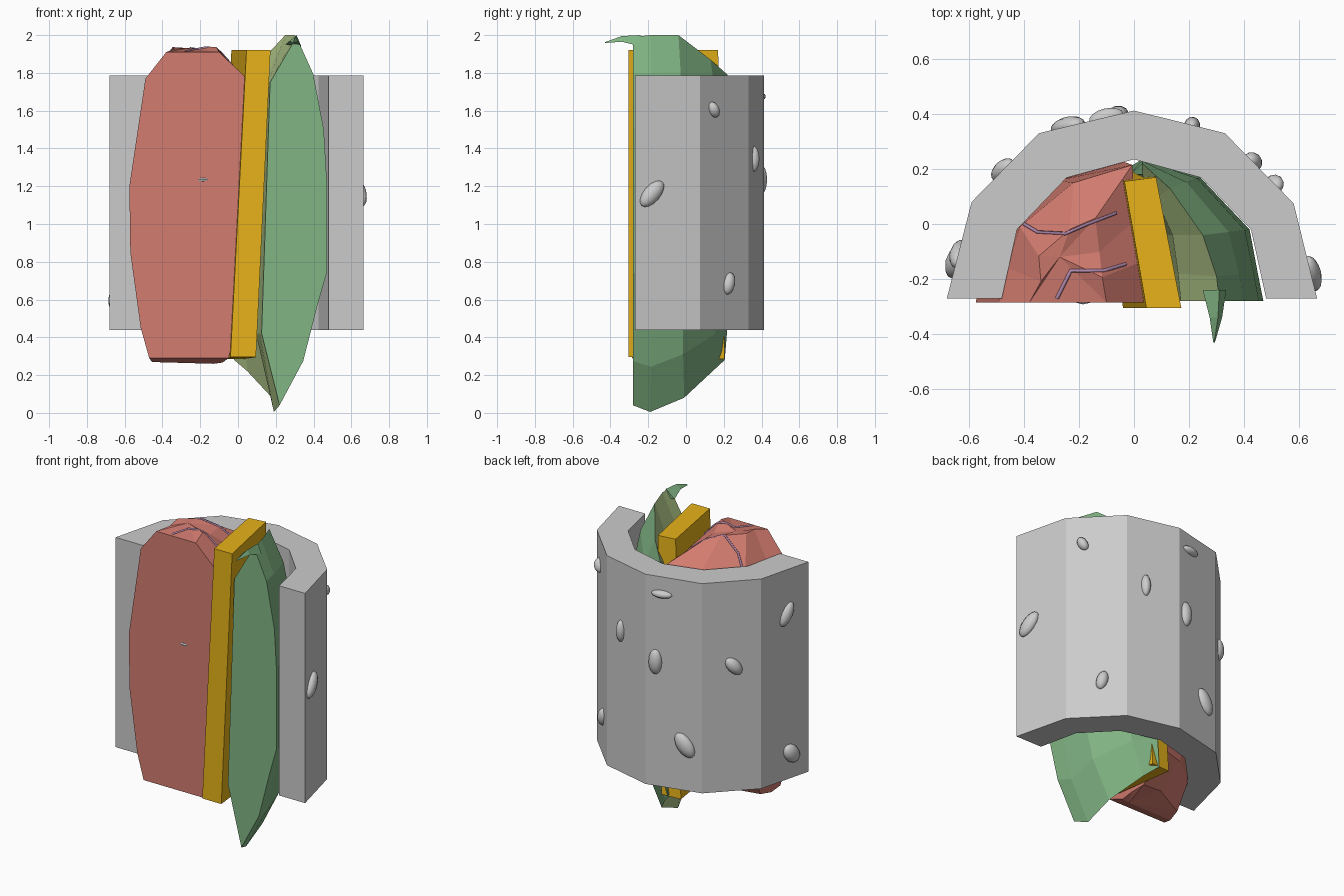
import bpy, bmesh, math, random
from mathutils import Vector, Matrix
from mathutils.bvhtree import BVHTree

if "Cube" in bpy.data.objects:
    bpy.data.objects.remove(bpy.data.objects["Cube"])

random.seed(4)


def material(name, rgb):
    m = bpy.data.materials.new(name)
    m.diffuse_color = (*rgb, 1)
    m.use_nodes = True
    m.node_tree.nodes["Principled BSDF"].inputs["Base Color"].default_value = m.diffuse_color
    return m


RED = material("red", (0.65, 0.2, 0.16))
YELLOW = material("yellow", (0.8, 0.45, 0.01))
GREEN = material("green", (0.22, 0.46, 0.23))
PALE = material("pale_green", (0.42, 0.55, 0.24))
LILAC = material("lilac", (0.45, 0.25, 0.42))


def finish(name, bm, *mats):
    bmesh.ops.recalc_face_normals(bm, faces=bm.faces)
    me = bpy.data.meshes.new(name)
    bm.to_mesh(me)
    bm.free()
    ob = bpy.data.objects.new(name, me)
    bpy.context.collection.objects.link(ob)
    for m in mats:
        me.materials.append(m)
    return ob


def loft(loops, pale=()):
    """Skin closed loops of equal length and cap both ends."""
    bm = bmesh.new()
    rows = [[bm.verts.new(p) for p in loop] for loop in loops]
    n = len(rows[0])
    for a, b in zip(rows, rows[1:]):
        for i in range(n):
            j = (i + 1) % n
            f = bm.faces.new((a[i], a[j], b[j], b[i]))
            f.material_index = 1 if i in pale else 0
    caps = [bm.faces.new(rows[0]), bm.faces.new(rows[-1])]
    return bm, caps


# Half-round casing
outer = [(-.68, -.27), (-.59, .08), (-.345, .33), (0, .412), (.33, .33), (.58, .075), (.665, -.27)]
inner = [(.48, -.27), (.425, -.02), (.245, .168), (0, .235), (-.245, .168), (-.425, -.02), (-.48, -.27)]
bm, _ = loft([[(x, y, z) for x, y in outer + inner] for z in (.44, 1.785)])
finish("casing", bm)

# Oval studs: x, y, z, normal heading, tilt, half length, half width
studs = [(-.06, .395, 1.235, 103, 0, .08, .042), (-.10, .385, 1.675, 103, 90, .065, .025),
         (-.475, .195, 1.24, 134, -40, .065, .04), (-.635, -.11, 1.5, 166, 30, .08, .04),
         (-.24, .355, .73, 103, -35, .085, .05), (-.65, -.14, .6, 166, -40, .07, .05),
         (.21, .355, 1.345, 76, 0, .07, .03), (.43, .225, .685, 46, 15, .06, .035),
         (.51, .145, 1.605, 46, -30, .045, .03), (.645, -.18, 1.16, 14, 42, .085, .045)]
for i, (x, y, z, head, tilt, a, b) in enumerate(studs):
    h, t = math.radians(head), math.radians(tilt)
    n, up = Vector((math.cos(h), math.sin(h), 0)), Vector((0, 0, 1))
    r = up.cross(n)
    axes = ((math.cos(t) * r - math.sin(t) * up) * b, n * .035,
            (math.cos(t) * up + math.sin(t) * r) * a)
    m = Matrix(axes).transposed().to_4x4()
    m.translation = (x, y, z)
    bm = bmesh.new()
    bmesh.ops.create_uvsphere(bm, u_segments=12, v_segments=8, radius=1, matrix=m)
    ob = finish(f"stud_{i + 1}", bm)
    ob.data.shade_smooth()

# Sliver showing through the red front
bm = bmesh.new()
bmesh.ops.create_uvsphere(bm, u_segments=8, v_segments=6, radius=1,
                          matrix=Matrix.Translation((-.185, -.27, 1.235)) @ Matrix.Diagonal((.038, .022, .014, 1)))
finish("front_sliver", bm)

# Red filling: z, left, right, depth share
section = [(0, 0), (.05, .25), (.14, .55), (.5, .87), (.9, 1), (.92, .6), (.97, .3), (1, 0)]
rings = [(.29, -.47, -.05, .55), (.45, -.515, -.01, .88), (.85, -.57, .01, 1), (1.2, -.575, .025, 1),
         (1.77, -.49, .048, .98), (1.91, -.38, -.1, .6)]
loops = []
for k, (z, l, r, d) in enumerate(rings):
    loop = []
    for a, yf in section:
        j = .03 if k in (0, 5) and 0 < yf else 0
        loop.append((l + a * (r - l) + random.uniform(-j, j), -.285 + .51 * d * yf,
                     z + random.uniform(-j, j)))
    loops.append(loop)
bm, caps = loft(loops)
for cap, co in zip(caps, ((-.13, -.2, .26), (-.27, -.12, 1.93))):
    v = bmesh.ops.poke(bm, faces=[cap])["verts"][0]
    v.co = co
bmesh.ops.recalc_face_normals(bm, faces=bm.faces)
tree = BVHTree.FromBMesh(bm)
finish("red_filling", bm, RED)

# Lilac veins draped over the red top
paths = [[(-.40, .0), (-.35, -.03), (-.25, -.035), (-.17, 0), (-.04, .05)],
         [(-.28, -.27), (-.23, -.17), (-.11, -.17), (-.01, -.14)]]
for i, path in enumerate(paths):
    pts = []
    for p, q in zip(path, path[1:]):
        for s in range(5):
            c = Vector(p).lerp(Vector(q), s / 5)
            hit = tree.ray_cast(Vector((c.x, c.y, 3)), Vector((0, 0, -1)))[0]
            if hit:
                pts.append(hit)
    cu = bpy.data.curves.new(f"vein_{i + 1}", 'CURVE')
    cu.dimensions = '3D'
    cu.bevel_depth, cu.bevel_resolution = .007, 0
    sp = cu.splines.new('POLY')
    sp.points.add(len(pts) - 1)
    for v, c in zip(sp.points, pts):
        v.co = (*c, 1)
    cu.materials.append(LILAC)
    bpy.context.collection.objects.link(bpy.data.objects.new(f"vein_{i + 1}", cu))

# Yellow slab, leaning and slanted backwards
bm, _ = loft([[(-.04, -.305, .295), (.095, -.305, .295), (.03, .205, .285), (-.10, .195, .285)],
              [(.045, -.305, 1.92), (.172, -.305, 1.92), (.08, .17, 1.92), (-.035, .155, 1.92)]])
finish("yellow_slab", bm, YELLOW)

# Green leaf: outer xy, bottom crest, top crest, inner xy
columns = [((.03, .235), (-.02, .205, .28), (.03, .22, 1.79), (.01, .18)),
           ((.24, .17), (.05, .14, .22), (.13, .13, 1.87), (.06, .09)),
           ((.42, -.02), (.18, -.01, .08), (.25, -.04, 2.0), (.12, -.04)),
           ((.45, -.18), (.19, -.19, .005), (.30, -.19, 2.0), (.14, -.18)),
           ((.47, -.28), (.22, -.28, .04), (.31, -.28, 1.99), (.15, -.28))]
rows = [(.12, .5), (.27, .8), (.36, 1), (.61, 1), (.75, .9), (.9, .55)]
loops = []
for out, bot, top, inn in columns:
    loop = [bot]
    for t, f in rows:
        c = Vector(bot if t < .5 else top).lerp(Vector((*out, 0)), f)
        loop.append((c.x, c.y, bot[2] + t * (top[2] - bot[2])))
    loop += [top, (inn[0] + .02, inn[1], 1.75), (inn[0] - .025, inn[1], .42)]
    loops.append(loop)
bm, _ = loft(loops, pale=(7, 8, 9))
finish("green_leaf", bm, GREEN, PALE)

# Curled tip of the leaf
bm, _ = loft([[(.25, -.24, 1.95), (.335, -.24, 1.94), (.31, -.24, 2.0)],
              [(.275, -.34, 1.97), (.32, -.34, 1.965), (.305, -.34, 1.995)],
              [(.288, -.43, 1.958), (.294, -.43, 1.958), (.291, -.43, 1.962)]])
finish("leaf_tip", bm, GREEN)
